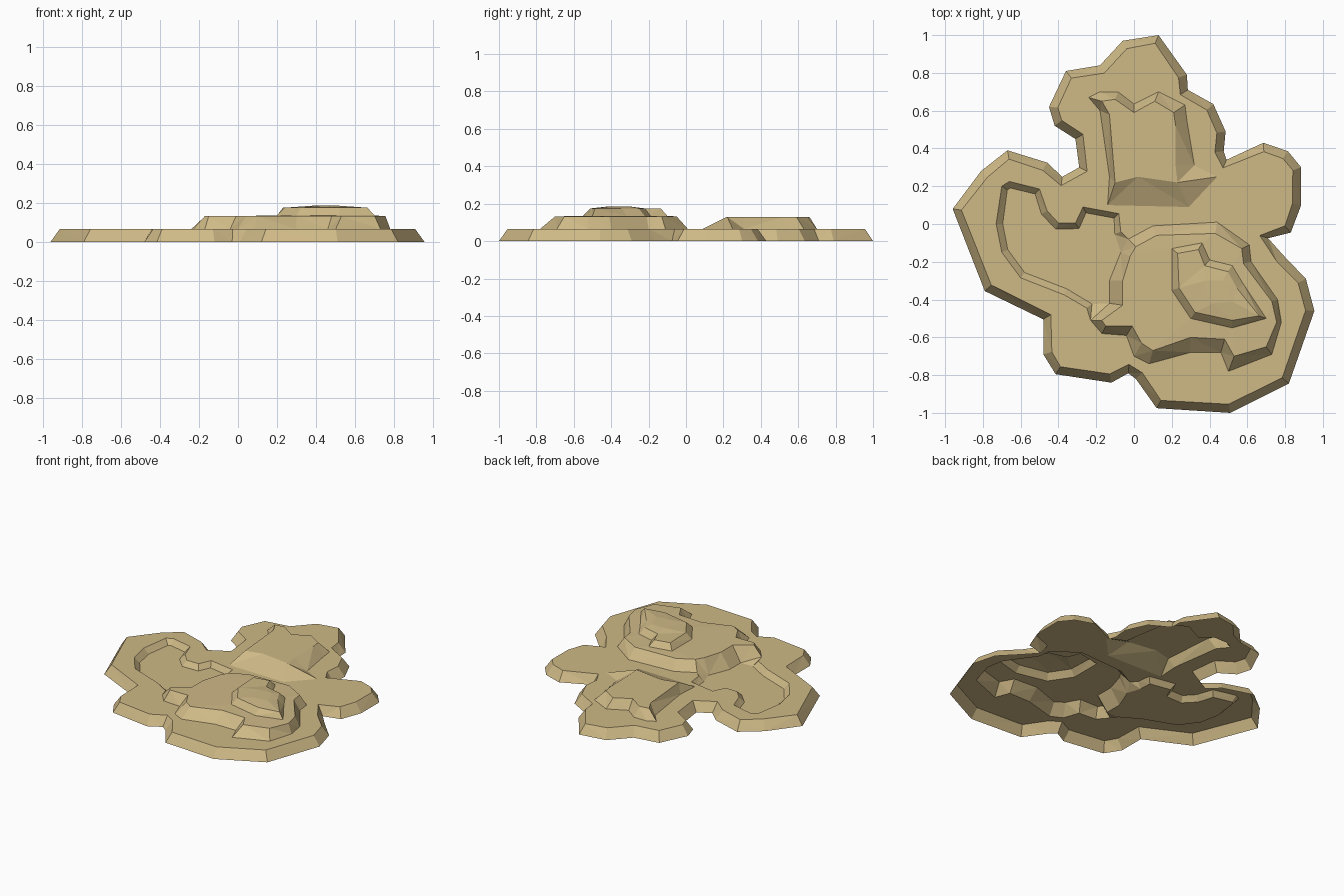
import bpy, bmesh
from mathutils import Vector
from mathutils.geometry import delaunay_2d_cdt

if "Cube" in bpy.data.objects:
    bpy.data.objects.remove(bpy.data.objects["Cube"])

# Contour lines, seen from above
PLATE = [(.13, 1), (.28, .79), (.285, .71), (.42, .635), (.485, .49), (.475, .385), (.49, .34),
         (.685, .43), (.815, .385), (.885, .30), (.885, .10), (.83, -.045), (.71, -.075),
         (.79, -.165), (.91, -.29), (.955, -.46), (.82, -.845), (.51, -1), (.12, -.975),
         (.01, -.82), (-.03, -.79), (-.12, -.84), (-.415, -.795), (-.48, -.69), (-.48, -.505),
         (-.79, -.355), (-.96, .08), (-.81, .28), (-.67, .39), (-.46, .325), (-.38, .25),
         (-.29, .30), (-.31, .45), (-.42, .52), (-.45, .62), (-.36, .81), (-.18, .84), (-.06, .97)]
BACK_HILL = [(-.24, .67), (-.18, .70), (-.085, .70), (0, .635), (.13, .70), (.27, .63),
             (.28, .55), (.32, .31), (.44, .25), (.29, .09), (-.14, .10), (-.13, .25), (-.18, .60)]
BACK_TOP = [(-.17, .65), (-.10, .66), (0, .59), (.11, .65), (.21, .59), (.22, .52),
            (.22, .31), (.23, .22), (.02, .25), (-.10, .22), (-.13, .58)]
FRONT_HILL = [(-.03, -.08), (.10, -.01), (.44, .01), (.61, -.11), (.62, -.20), (.76, -.40),
              (.78, -.52), (.73, -.69), (.50, -.78), (.46, -.68), (.30, -.68), (.08, -.74),
              (0, -.70), (-.04, -.59), (-.17, -.58), (-.23, -.51), (-.13, -.42), (-.13, -.30),
              (-.07, -.15)]
FRONT_TOP = [(.01, -.12), (.12, -.06), (.43, -.05), (.57, -.13), (.58, -.21), (.73, -.41),
             (.755, -.52), (.70, -.65), (.53, -.70), (.48, -.61), (.30, -.60), (.10, -.67),
             (.04, -.63), (-.01, -.54), (-.15, -.54), (-.17, -.51), (-.06, -.43), (-.06, -.30),
             (-.02, -.17)]
SUMMIT = [(.20, -.13), (.36, -.10), (.40, -.19), (.52, -.22), (.58, -.32), (.70, -.50),
          (.52, -.55), (.30, -.50), (.20, -.35)]
# The basin rim starts and ends on the front hill
BASIN = [(-.23, -.51), (-.25, -.445), (-.37, -.375), (-.60, -.285), (-.70, -.15), (-.73, 0),
         (-.70, .20), (-.66, .225), (-.50, .185), (-.46, .07), (-.40, .005), (-.31, .005),
         (-.27, .09), (-.08, .055), (-.07, -.04), (-.03, -.08)]
LOW = .03


def inset(ring, d):
    """Move a clockwise contour inward by d."""
    pts = [Vector(p) for p in ring]
    out = []
    for i, p in enumerate(pts):
        a = (p - pts[i - 1]).normalized()
        b = (pts[(i + 1) % len(pts)] - p).normalized()
        t = a + b
        out.append(p + Vector((t.y, -t.x)).normalized() * d)
    return out


points, heights, edges = [], [], []


def contour(ring, z, closed=True):
    """Add one contour line; z is one height or a height per point."""
    s, n = len(points), len(ring)
    points.extend(Vector(p) for p in ring)
    heights.extend(z if isinstance(z, list) else [z] * n)
    edges.extend((s + i, s + (i + 1) % n) for i in range(n if closed else n - 1))


# Plate
contour(PLATE, 0.0)
contour(inset(PLATE, .047), .065)
# Back hill
contour(BACK_HILL, .065)
contour(BACK_TOP, .13)
# Front hill, its last three base points standing in the basin
contour(FRONT_HILL, [.065] * (len(FRONT_HILL) - 3) + [LOW] * 3)
contour(FRONT_TOP, .132)
# Summit
contour(SUMMIT, .135)
contour(inset(SUMMIT, .04), .175)
contour([(.38, -.30), (.47, -.30), (.52, -.41), (.42, -.42)], .185)
# Basin rim and floor
contour(BASIN, .065, False)
contour([FRONT_HILL[-3]] + inset(BASIN, .035)[1:-1] + [FRONT_HILL[-1]], LOW, False)

# Triangulate the terrain between the contours
co, _, faces, origin, _, _ = delaunay_2d_cdt(points, edges, [], 1, 1e-5)


def height(i):
    if origin[i]:
        return heights[origin[i][0]]
    near = min(range(len(points)), key=lambda k: (points[k] - co[i]).length)
    return heights[near]


# Open-bottomed terraced shell
bm = bmesh.new()
vs = [bm.verts.new((c.x, c.y, height(i))) for i, c in enumerate(co)]
for f in faces:
    bm.faces.new([vs[i] for i in f])
bm.normal_update()
bmesh.ops.reverse_faces(bm, faces=[f for f in bm.faces if f.normal.z < 0])
bmesh.ops.dissolve_limit(bm, angle_limit=.01, verts=bm.verts[:], edges=bm.edges[:])
mesh = bpy.data.meshes.new("terraced_ground")
bm.to_mesh(mesh)
bm.free()

sand = bpy.data.materials.new("sandy_tan")
sand.diffuse_color = (.62, .485, .24, 1)
sand.use_nodes = True
sand.node_tree.nodes["Principled BSDF"].inputs["Base Color"].default_value = sand.diffuse_color
mesh.materials.append(sand)
ground = bpy.data.objects.new("terraced_ground", mesh)
bpy.context.collection.objects.link(ground)
